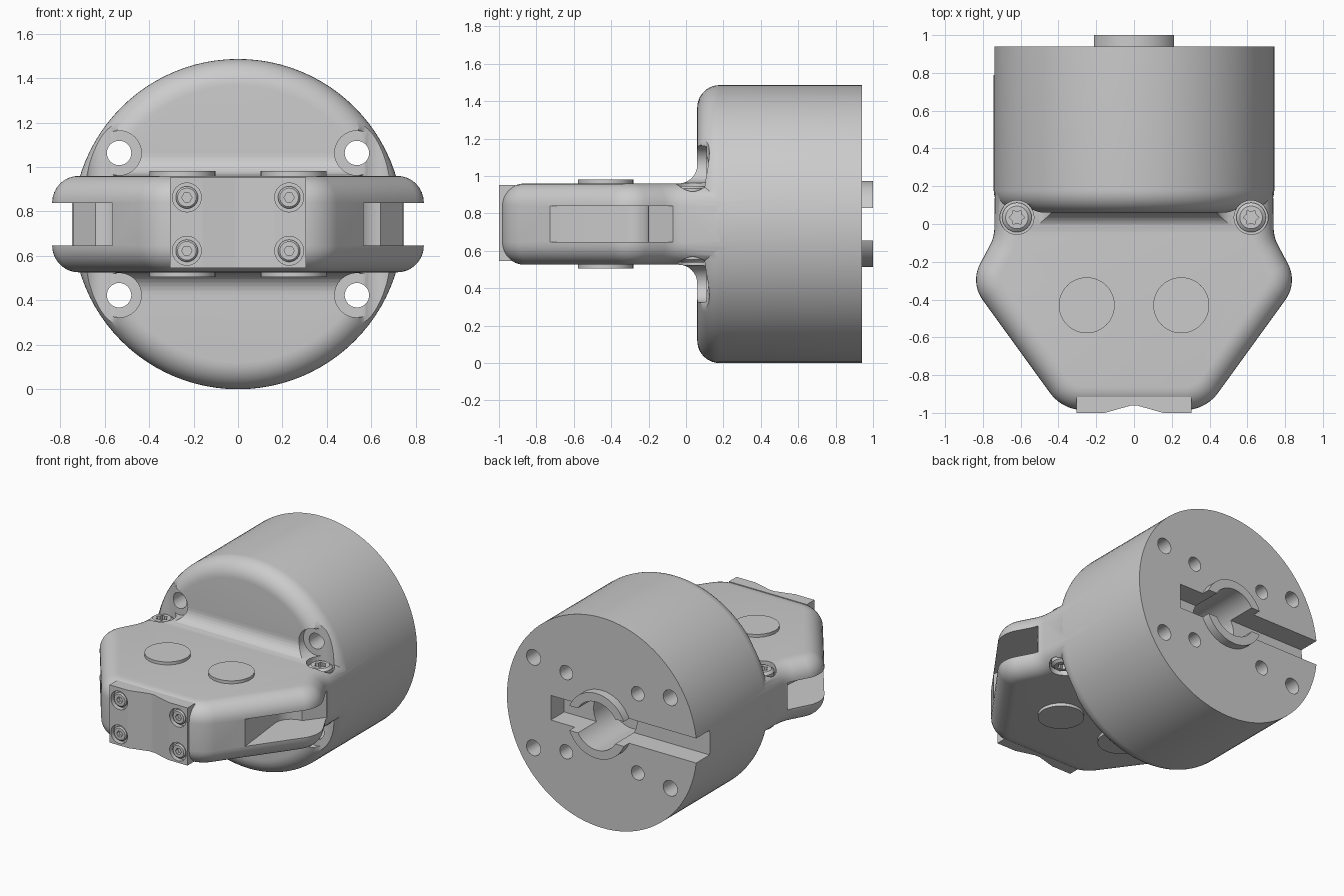
import bpy, bmesh
from math import sin, cos, pi, radians, tan
from mathutils import Vector

if "Cube" in bpy.data.objects:
    bpy.data.objects.remove(bpy.data.objects["Cube"])

ZC = 0.743      # height of the main axis
H = 0.217       # half thickness of the palm
R = 0.743       # body radius
SIDES = (-1, 1)


def loft(name, rings):
    """Bridge equal-length rings and cap both ends."""
    bm = bmesh.new()
    vs = [[bm.verts.new(p) for p in ring] for ring in rings]
    n = len(rings[0])
    for a, b in zip(vs, vs[1:]):
        for i in range(n):
            bm.faces.new((a[i], a[(i + 1) % n], b[(i + 1) % n], b[i]))
    bm.faces.new(vs[0][::-1])
    bm.faces.new(vs[-1])
    bmesh.ops.recalc_face_normals(bm, faces=bm.faces)
    me = bpy.data.meshes.new(name)
    bm.to_mesh(me)
    bm.free()
    ob = bpy.data.objects.new(name, me)
    bpy.context.collection.objects.link(ob)
    return ob


def prism(name, pts, z0, z1):
    return loft(name, [[(x, y, z) for x, y in pts] for z in (z0, z1)])


def lathe_y(name, prof, x=0, z=0, seg=32):
    """Rings of (radius, y) around an axis along y; z measured from the main axis."""
    return loft(name, [[(x + r * cos(2 * pi * i / seg), y, ZC + z + r * sin(2 * pi * i / seg))
                        for i in range(seg)] for r, y in prof])


def lathe_z(name, prof, x, y, seg=32):
    return loft(name, [[(x + r * cos(2 * pi * i / seg), y + r * sin(2 * pi * i / seg), ZC + z)
                        for i in range(seg)] for r, z in prof])


def boolean(ob, other, op='DIFFERENCE'):
    m = ob.modifiers.new('cut', 'BOOLEAN')
    m.operation, m.object, m.solver = op, other, 'EXACT'
    bpy.context.view_layer.objects.active = ob
    bpy.ops.object.modifier_apply(modifier=m.name)
    bpy.data.objects.remove(other)


def rounded(corners, seg=10):
    """Polygon with arc corners given as (x, y, radius)."""
    out, n = [], len(corners)
    for i, (x, y, r) in enumerate(corners):
        p = Vector((x, y))
        if r == 0:
            out.append(p)
            continue
        d0 = (Vector(corners[i - 1][:2]) - p).normalized()
        d1 = (Vector(corners[(i + 1) % n][:2]) - p).normalized()
        half = d0.angle(d1) / 2
        c = p + (d0 + d1).normalized() * (r / sin(half))
        a, b = p + d0 * r / tan(half) - c, p + d1 * r / tan(half) - c
        sweep = a.angle_signed(b)
        for k in range(seg + 1):
            t = -sweep * k / seg
            out.append(c + Vector((a.x * cos(t) - a.y * sin(t), a.x * sin(t) + a.y * cos(t))))
    return out


def inset(pts, d):
    """Offset a clockwise outline inward by d."""
    out, n = [], len(pts)
    for i, p in enumerate(pts):
        e0, e1 = (p - pts[i - 1]).normalized(), (pts[(i + 1) % n] - p).normalized()
        n0, n1 = Vector((e0.y, -e0.x)), Vector((e1.y, -e1.x))
        m = (n0 + n1).normalized()
        out.append(p + m * d / max(0.3, m.dot(n0)))
    return out


# Round body with filleted front rim and rear boss
rim = [(R - 0.12 + 0.12 * sin(a), 0.18 - 0.12 * cos(a)) for a in [k * pi / 20 for k in range(11)]]
body = lathe_y('gripper_body', rim + [(R, 0.94), (0.23, 0.94), (0.23, 1.0)], seg=96)

# Palm with fully rounded edges
half = [(0.735, 0.3, 0), (0.74, -0.07, 0.2), (0.868, -0.31, 0.18), (0.379, -0.985, 0.22)]
outline = rounded(half + [(-x, y, r) for x, y, r in half[::-1]])
FR = 0.12
levels = []
for s in SIDES:
    part = [(FR * (1 - cos(a)), s * (H - FR + FR * sin(a))) for a in [k * pi / 16 for k in range(9)]]
    levels += part[::-1] if s < 0 else part
palm = loft('palm', [[(p.x, p.y, ZC + z) for p in inset(outline, d)] for d, z in levels])
boolean(body, palm, 'UNION')

# Concave blend between palm and body
for s in SIDES:
    prof = [(-0.04 + 0.1 * cos(a), H + 0.1 + 0.1 * sin(a)) for a in [-pi / 2 + k * pi / 16 for k in range(9)]]
    prof += [(0.15, H + 0.1), (0.15, H - 0.05), (-0.04, H - 0.05)]
    boolean(body, loft('blend', [[(x, y, ZC + s * z) for y, z in prof] for x in (-0.62, 0.62)]), 'UNION')

# Mounting holes, counterbores and screw pockets
for sx in SIDES:
    for sz in SIDES:
        boolean(body, lathe_y('bore', [(0.1, -0.4), (0.1, 0.11), (0.055, 0.11), (0.055, 1.1)], sx * 0.535, sz * 0.32))
        boolean(body, lathe_y('tap', [(0.05, 0.65), (0.05, 1.1)], sx * 0.28, sz * 0.28, 24))
        boolean(body, lathe_z('pocket', [(0.09, sz * 0.16), (0.09, sz * 0.47)], sx * 0.62, 0.035))

# Finger slots in the sides of the palm
arc = [(0.64 - 0.12 * cos(a), -0.32 + 0.12 * sin(a)) for a in [k * pi / 20 for k in range(11)]]
slot = [(0.57, -0.765)] + arc + [(0.74, -0.07), (1, -0.07), (1, -0.765)]
for sx in SIDES:
    boolean(body, prism('slot', [(sx * x, y) for x, y in slot], ZC - 0.096, ZC + 0.096))

# Rear bore, keyway and front plate seat
boolean(body, lathe_y('rear_bore', [(0.17, 0.6), (0.17, 1.1)], seg=48))
boolean(body, prism('keyway', [(-1, 0.79), (0.4, 0.79), (0.4, 1.1), (-1, 1.1)], ZC - 0.087, ZC + 0.087))
boolean(body, prism('seat', [(-0.305, -1.1), (0.305, -1.1), (0.305, -0.93), (-0.305, -0.93)], 0.3, 1.2))

# Front plate with a shallow V
plate = prism('front_plate', [(-0.305, -1), (-0.155, -1), (-0.02, -0.962), (0.02, -0.962), (0.155, -1),
                              (0.305, -1), (0.305, -0.915), (-0.305, -0.915)], 0.545, 0.953)
parts = [body, plate]
for sx in SIDES:
    for sz in SIDES:
        x, z = sx * 0.23, sz * 0.12
        boolean(plate, lathe_y('recess', [(0.065, -1.1), (0.065, -0.965)], x, z))
        # Plate screw with hex socket
        screw = lathe_y('plate_screw', [(0.042, -0.995), (0.05, -0.987), (0.05, -0.95)], x, z)
        boolean(screw, lathe_y('hex', [(0.023, -1.1), (0.023, -0.97)], x, z, 6))
        # Palm screw with star socket
        bolt = lathe_z('palm_screw', [(0.078, sz * 0.15), (0.078, sz * 0.19), (0.06, sz * 0.205)], sx * 0.62, 0.035)
        star = [(sx * 0.62 + r * cos(k * pi / 6), 0.035 + r * sin(k * pi / 6))
                for k in range(12) for r in [(0.042, 0.029)[k % 2]]]
        boolean(bolt, prism('star', star, ZC + sz * 0.17, ZC + sz * 0.3))
        parts += [screw, bolt]
    # Pivot pin through the palm
    parts.append(lathe_z('pivot_pin', [(0.148, -0.238), (0.148, 0.238)], sx * 0.25, -0.43, 48))

# Smooth shading with crisp edges
for ob in parts:
    bpy.ops.object.select_all(action='DESELECT')
    ob.select_set(True)
    bpy.context.view_layer.objects.active = ob
    bpy.ops.object.shade_smooth_by_angle(angle=radians(30))
